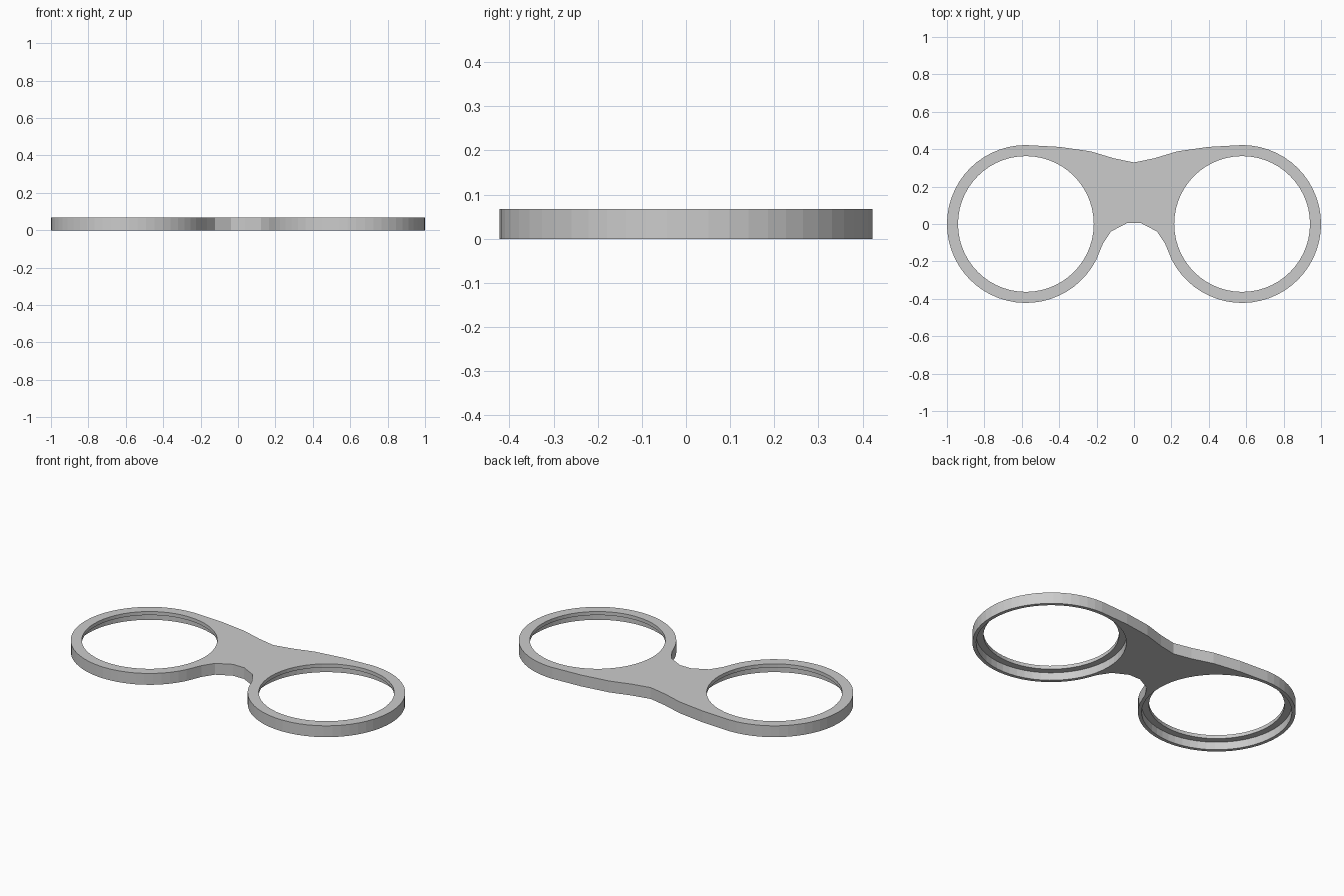
import bpy, bmesh, math

if "Cube" in bpy.data.objects:
    bpy.data.objects.remove(bpy.data.objects["Cube"])

CX, R_OUT = 0.578, 0.422          # ring centre and outer radius
R_LIP, R_SEAT = 0.363, 0.402      # top opening and wider recess below it
H, LEDGE = 0.067, 0.046           # total thickness, height of the ledge
SEG = 56

grey = bpy.data.materials.new("grey_plastic")
grey.diffuse_color = (0.6, 0.6, 0.6, 1)
grey.use_nodes = True
grey.node_tree.nodes["Principled BSDF"].inputs["Base Color"].default_value = grey.diffuse_color


def make_object(name, bm):
    bmesh.ops.recalc_face_normals(bm, faces=bm.faces)
    mesh = bpy.data.meshes.new(name)
    bm.to_mesh(mesh)
    bm.free()
    mesh.materials.append(grey)
    ob = bpy.data.objects.new(name, mesh)
    bpy.context.collection.objects.link(ob)
    return ob


# Right half of the outline: lower bridge, ring arc, upper bridge
half = [(0.037, 0.005), (0.123, -0.04), (0.166, -0.105)]
start, end = math.radians(-153), math.radians(90)
steps = round(SEG * (end - start) / math.tau)
for i in range(steps + 1):
    a = start + (end - start) * i / steps
    half.append((CX + R_OUT * math.cos(a), R_OUT * math.sin(a)))
half += [(0.396, 0.412), (0.23, 0.388), (0.107, 0.351)]
outline = half + [(0, 0.329)] + [(-x, y) for x, y in reversed(half)]

# Frame plate extruded from the mirrored outline
bm = bmesh.new()
face = bm.faces.new([bm.verts.new((x, y, 0)) for x, y in outline])
ext = bmesh.ops.extrude_face_region(bm, geom=[face])
bmesh.ops.translate(bm, vec=(0, 0, H),
                    verts=[v for v in ext["geom"] if isinstance(v, bmesh.types.BMVert)])
frame = make_object("twin_ring_frame", bm)


# Stepped round cutter: wide recess from below, narrower opening above
def stepped_cutter(name, cx):
    bm = bmesh.new()
    rings = []
    for r, z in ((R_SEAT, -0.05), (R_SEAT, LEDGE), (R_LIP, LEDGE), (R_LIP, H + 0.05)):
        rings.append([bm.verts.new((cx + r * math.cos(math.tau * i / SEG),
                                    r * math.sin(math.tau * i / SEG), z))
                      for i in range(SEG)])
    for lo, hi in zip(rings, rings[1:]):
        for i in range(SEG):
            j = (i + 1) % SEG
            bm.faces.new((lo[i], lo[j], hi[j], hi[i]))
    bm.faces.new(rings[0])
    bm.faces.new(rings[-1])
    ob = make_object(name, bm)
    ob.hide_render = True
    ob.hide_set(True)
    return ob


for side, s in (("left", -1), ("right", 1)):
    cut = frame.modifiers.new(side + "_opening", 'BOOLEAN')
    cut.operation = 'DIFFERENCE'
    cut.solver = 'EXACT'
    cut.object = stepped_cutter(side + "_opening_cutter", s * CX)
